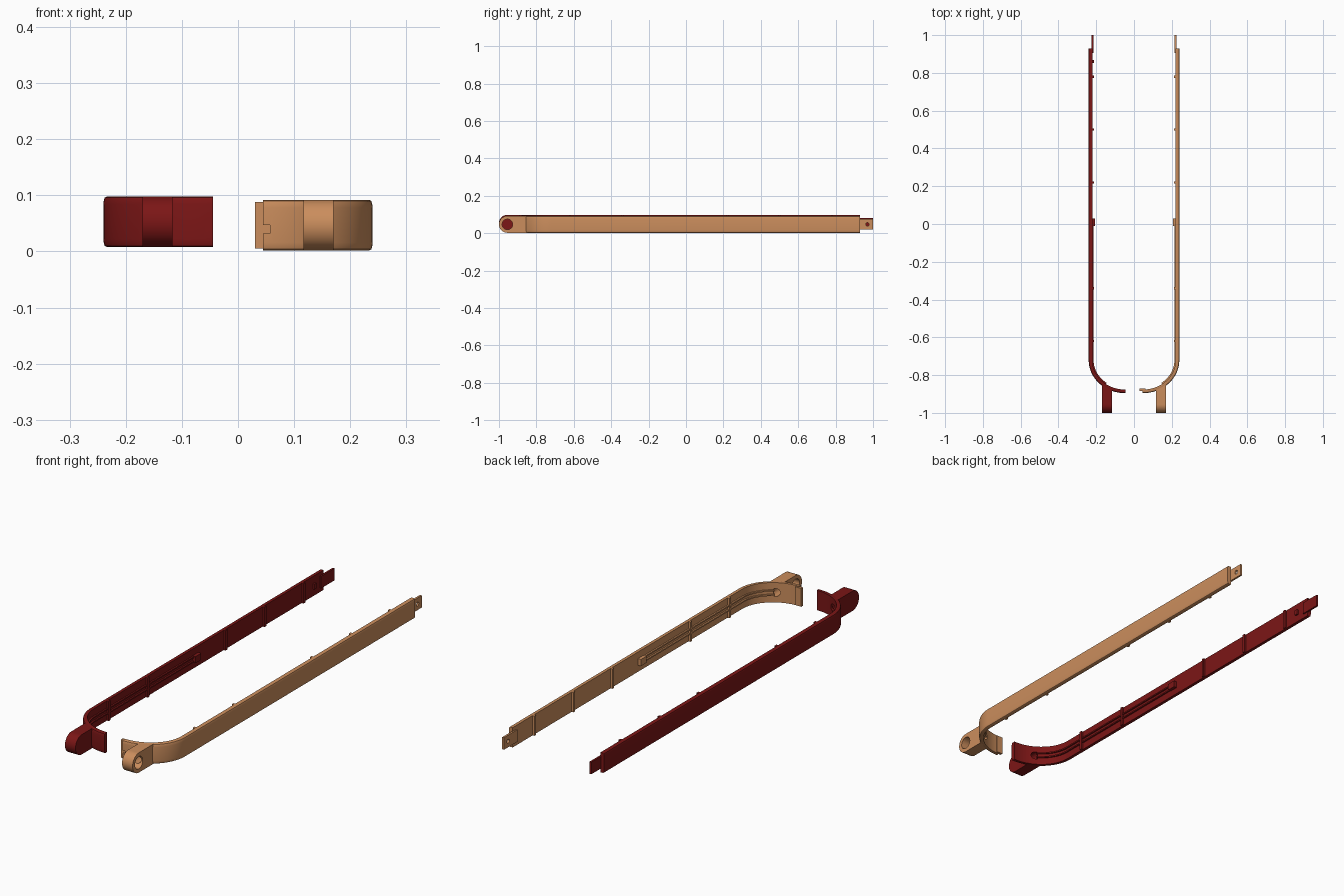
import bpy, bmesh, math
from mathutils import Vector

if "Cube" in bpy.data.objects:
    bpy.data.objects.remove(bpy.data.objects["Cube"])

H = 0.09                      # band height
CX, CY, RX, RY = 0.05, -0.72, 0.19, 0.175   # outer corner ellipse


def finish(name, bm, s, z0, mat):
    # place on its side (mirrored for s = -1) and make the object
    for v in bm.verts:
        v.co.x *= s
        v.co.z += z0
    bmesh.ops.recalc_face_normals(bm, faces=bm.faces)
    me = bpy.data.meshes.new(name)
    bm.to_mesh(me)
    bm.free()
    ob = bpy.data.objects.new(name, me)
    bpy.context.collection.objects.link(ob)
    if mat:
        me.materials.append(mat)
    return ob


def add_box(bm, lo, hi):
    vs = bmesh.ops.create_cube(bm, size=1)['verts']
    for v in vs:
        v.co = Vector([(a + b) / 2 + c * (b - a) for a, b, c in zip(lo, hi, v.co)])


def box(name, lo, hi, s, z0, mat):
    bm = bmesh.new()
    add_box(bm, lo, hi)
    return finish(name, bm, s, z0, mat)


def path(y_start, angle, x_end=None):
    # (outer point, inward normal) along the straight and round the corner
    pts = [(Vector((CX + RX, y_start, 0)), Vector((-1, 0, 0)))]
    n = 24
    for i in range(n + 1):
        t = math.radians(angle) * i / n
        c, q = math.cos(t), math.sin(t)
        pts.append((Vector((CX + RX * c, CY - RY * q, 0)),
                    Vector((-c / RX, q / RY, 0)).normalized()))
    if x_end is not None:
        pts.append((Vector((x_end, CY - RY, 0)), Vector((0, 1, 0))))
    return pts


def sweep(name, pts, profile, s, z0, mat):
    bm = bmesh.new()
    rings = [[bm.verts.new(p + n * d + Vector((0, 0, z))) for d, z in profile] for p, n in pts]
    k = len(profile)
    for a, b in zip(rings, rings[1:]):
        for i in range(k):
            j = (i + 1) % k
            bm.faces.new((a[i], a[j], b[j], b[i]))
    bm.faces.new(rings[0])
    bm.faces.new(rings[-1][::-1])
    return finish(name, bm, s, z0, mat)


def cyl(name, centre, r, depth, axis, s, z0):
    bm = bmesh.new()
    bmesh.ops.create_cone(bm, cap_ends=True, segments=32, radius1=r, radius2=r, depth=depth)
    q = Vector((0, 0, 1)).rotation_difference(Vector(axis))
    for v in bm.verts:
        v.co = q @ v.co + Vector(centre)
    return finish(name, bm, s, z0, None)


def cut(ob, cutters):
    for c in cutters:
        m = ob.modifiers.new('cut', 'BOOLEAN')
        m.operation, m.solver, m.object = 'DIFFERENCE', 'EXACT', c
    dg = bpy.context.evaluated_depsgraph_get()
    me = bpy.data.meshes.new_from_object(ob.evaluated_get(dg))
    ob.modifiers.clear()
    ob.data = me


def lug(name, s, z0, mat):
    # round-ended ear, its back slanted to follow the band
    r, cy, cz = H / 2, -0.955, H / 2
    arc = [(cy - r * math.cos(a), cz + r * math.sin(a))
           for a in [math.radians(-90 + 180 * i / 24) for i in range(25)]]
    bm = bmesh.new()
    rings = []
    for x, back in ((0.117, -0.872), (0.17, -0.848)):
        sec = arc + [(back, H), (back, 0)]
        rings.append([bm.verts.new((x, y, z)) for y, z in sec])
    a, b = rings
    for i in range(len(a)):
        j = (i + 1) % len(a)
        bm.faces.new((a[i], a[j], b[j], b[i]))
    bm.faces.new(a)
    bm.faces.new(b)
    return finish(name, bm, s, z0, mat)


def build(side, s, z0, colour):
    mat = bpy.data.materials.new(side + '_plastic')
    mat.diffuse_color = colour
    mat.use_nodes = True
    mat.node_tree.nodes["Principled BSDF"].inputs["Base Color"].default_value = mat.diffuse_color
    right = s > 0
    T = 0.019
    M = H / 2

    # main band with rounded outer edges
    lower = [(T, 0), (0.006, 0), (0.0025, 0.002), (0.001, 0.006), (0, 0.014)]
    profile = lower + [(d, H - z) for d, z in reversed(lower)]
    band = sweep(side + '_band', path(0.93, 90, 0.045), profile, s, z0, mat)
    ear = lug(side + '_hinge_lug', s, z0, mat)

    # hinge bore, cable passage and latch window
    mid = (0.145, -0.955, M)
    passage = cyl('cut_passage', (0.145, -0.895, M), 0.018, 0.1, (0, 1, 0), s, z0)
    latch = box('cut_latch', (0.04, -0.91, 0.03), (0.057, -0.884, 0.045), s, z0, None)
    cutters = [passage, latch]
    if right:
        bores = [cyl('cut_bore', mid, 0.028, 0.2, (1, 0, 0), s, z0)]
    else:
        bores = [cyl('cut_bore', mid, 0.014, 0.2, (1, 0, 0), s, z0),
                 cyl('cut_counterbore', (0.18, -0.955, M), 0.028, 0.1, (1, 0, 0), s, z0)]
        cutters.append(box('cut_groove', (0.04, -0.887, -0.01), (0.06, -0.88, H + 0.01), s, z0, None))
    cut(band, cutters)
    cut(ear, bores + [passage])

    # rear joining tongue with pin hole
    tongue = box(side + '_rear_tongue', (0.215, 0.905, 0.018), (0.224, 1.0, 0.073), s, z0, mat)
    pin = cyl('cut_pin', (0.22, 0.97, M), 0.009, 0.1, (1, 0, 0), s, z0)
    cut(tongue, [pin])

    # cable channel: two rails and an end stop
    rails = []
    for k, zc in (('lower', M - 0.01), ('upper', M + 0.01)):
        prof = [(0.016, zc - 0.003), (0.026, zc - 0.003), (0.026, zc + 0.003), (0.016, zc + 0.003)]
        rails.append(sweep(f'{side}_{k}_rail', path(0.0, 55), prof, s, z0, mat))
    box(side + '_channel_stop', (0.206, -0.01, M - 0.015), (0.223, 0.03, M + 0.015), s, z0, mat)

    # inner stiffening ribs
    bm = bmesh.new()
    for y in (0.78, 0.5, 0.22, -0.34, -0.62):
        add_box(bm, (0.212, y - 0.006, 0.0), (0.224, y + 0.006, H))
    finish(side + '_ribs', bm, s, z0, mat)

    # front overlap: tongue on one side, catch block on the other
    if right:
        box(side + '_front_tongue', (0.03, -0.883, 0.003), (0.06, -0.87, 0.086), s, z0, mat)
    else:
        box(side + '_rear_catch', (0.212, 0.853, M - 0.012), (0.224, 0.867, M + 0.012), s, z0, mat)

    for c in cutters + bores + [pin]:
        bpy.data.objects.remove(c)
    bpy.ops.object.select_all(action='DESELECT')
    for ob in [band, ear, tongue] + rails:
        ob.select_set(True)
    bpy.context.view_layer.objects.active = band
    bpy.ops.object.shade_smooth_by_angle(angle=math.radians(30))


build('right', 1, 0.002, (0.60, 0.27, 0.11, 1))
build('left', -1, 0.008, (0.20, 0.008, 0.008, 1))
